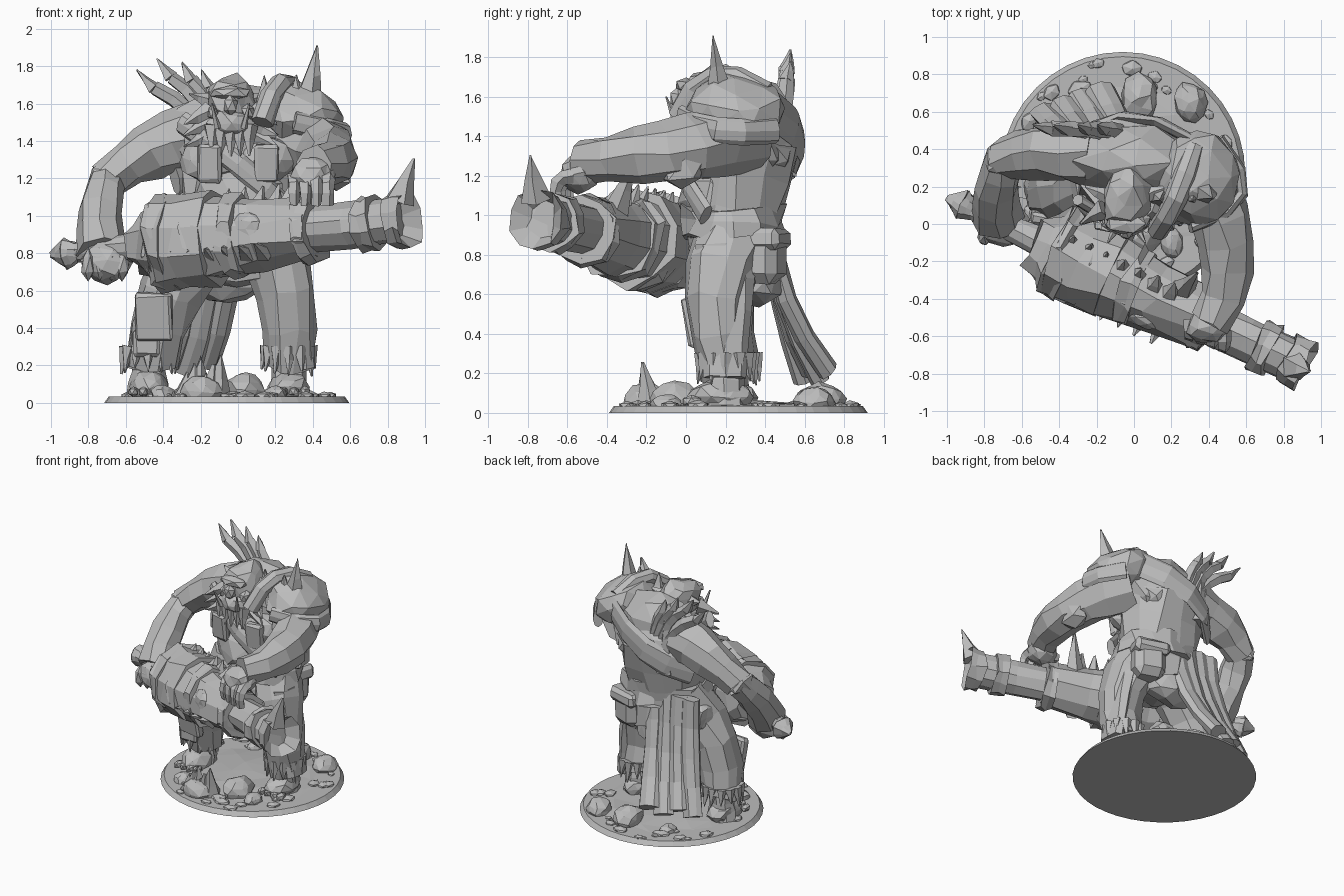
import bpy, bmesh, math, random
from mathutils import Vector, Euler

cube = bpy.data.objects.get("Cube")
if cube:
    bpy.data.objects.remove(cube, do_unlink=True)

rng = random.Random(7)
shade = .5
stone = bpy.data.materials.new("plain grey")
stone.use_nodes = True
stone.diffuse_color = (shade, shade, shade, 1)
stone.node_tree.nodes["Principled BSDF"].inputs["Base Color"].default_value = (shade, shade, shade, 1)


def finish(name, bm, jitter):
    """Roughen the facets slightly, keep them above the floor and make the object."""
    for vert in bm.verts:
        vert.co += Vector([rng.uniform(-jitter, jitter) for axis in range(3)])
        vert.co.z = max(vert.co.z, 0)
    bmesh.ops.recalc_face_normals(bm, faces=bm.faces[:])
    mesh = bpy.data.meshes.new(name)
    bm.to_mesh(mesh)
    bm.free()
    mesh.materials.append(stone)
    part = bpy.data.objects.new(name, mesh)
    bpy.context.collection.objects.link(part)


def place(bm, centre, size, turn):
    matrix = Euler(turn).to_matrix()
    for vert in bm.verts:
        vert.co = matrix @ (vert.co * Vector(size)) + Vector(centre)


def blob(name, centre, size, turn=(0, 0, 0), detail=2):
    """Faceted lump."""
    bm = bmesh.new()
    bmesh.ops.create_icosphere(bm, subdivisions=detail, radius=1)
    place(bm, centre, size, turn)
    finish(name, bm, min(size) * .12)


def block(name, centre, size, turn=(0, 0, 0)):
    """Chamfered box."""
    bm = bmesh.new()
    bmesh.ops.create_cube(bm, size=1)
    place(bm, centre, size, turn)
    bmesh.ops.bevel(bm, geom=bm.edges[:], offset=min(size) * .25, segments=1, affect='EDGES')
    finish(name, bm, .006)


def limb(name, start, end, r_start, r_end, via=None, flat=1, sides=8, steps=4, hollow=False):
    """Tapered tube along a curve bent towards the via point."""
    start, end = Vector(start), Vector(end)
    via = Vector(via) if via else (start + end) / 2
    chord = end - start
    upright = abs(chord.z) >= max(abs(chord.x), abs(chord.y))
    guide = Vector((1, 0, 0)) if upright else Vector((0, 0, 1))
    bm = bmesh.new()
    rings = []
    for step in range(steps + 1):
        t = step / steps
        centre = start.lerp(via, t).lerp(via.lerp(end, t), t)
        along = (via - start).lerp(end - via, t).normalized()
        across = (guide - along * guide.dot(along)).normalized()
        depth = along.cross(across) * flat
        radius = r_start + (r_end - r_start) * t
        angles = [math.tau * side / sides for side in range(sides)]
        rings.append([bm.verts.new(centre + (across * math.cos(a) + depth * math.sin(a)) * radius)
                      for a in angles])
    for low, high in zip(rings, rings[1:]):
        for side in range(sides):
            after = (side + 1) % sides
            bm.faces.new((low[side], low[after], high[after], high[side]))
    bm.faces.new(rings[0])
    cap = bm.faces.new(rings[-1])
    if hollow:
        bmesh.ops.recalc_face_normals(bm, faces=bm.faces[:])
        bmesh.ops.inset_individual(bm, faces=[cap], thickness=r_end / 2, depth=-r_end / 2)
    finish(name, bm, max(r_start, r_end) * min(flat, 1) * .09)


def spike(name, start, end, radius, flat=1):
    limb(name, start, end, radius, .004, flat=flat, sides=5, steps=2)


# Round base with scattered stones and low mounds
middle = Vector((-.06, .265, 0))
bm = bmesh.new()
bmesh.ops.create_cone(bm, cap_ends=True, segments=40, radius1=.655, radius2=.63, depth=.035)
place(bm, middle + Vector((0, 0, .0175)), (1, 1, 1), (0, 0, 0))
finish("base", bm, 0)
blob("ground_mound", middle, (.6, .6, .06), detail=3)
for count in range(40):
    angle, reach, size = rng.uniform(0, math.tau), rng.uniform(.45, .61), rng.uniform(.02, .05)
    spot = middle + Vector((reach * math.cos(angle), reach * math.sin(angle), .035))
    blob("pebble", spot, (size, size * 1.3, size * .6), (0, 0, angle), 1)
for x, y, size in ((.03, .68, .13), (.3, .65, .11), (.04, -.05, .13), (-.3, .65, .07), (.2, -.1, .08), (-.4, -.1, .08)):
    blob("boulder", (x, y, size / 2), (size * .8, size, size * .7), (0, 0, x))
blob("jagged_rock_foot", (-.2, -.2, .06), (.12, .12, .09))
for count in range(6):
    x, height = -.29 + .035 * count, .16 + .045 * (count % 3)
    spike("jagged_rock", (x, -.17, 0), (x + .02, -.22, height), .09)

# Legs with ragged cuffs and bare feet
limb("right_leg", (-.15, .25, .9), (-.46, .24, .2), .22, .13, via=(-.45, .12, .6), sides=10)
limb("left_leg", (.15, .24, .9), (.27, .2, .2), .2, .13, via=(.3, .1, .6), sides=10)
for side, x, y in (("right", -.48, .23), ("left", .27, .2)):
    limb(side + "_ankle", (x, y, .3), (x, y, .03), .08, .11)
    blob(side + "_foot", (x, y - .03, .08), (.11, .17, .09))
    for toe in range(4):
        blob(side + "_toe", (x - .08 + .055 * toe, y - .17, .06), (.03, .05, .03), detail=1)
    for tatter in range(12):
        angle = math.tau * tatter / 12
        out = Vector((math.cos(angle), math.sin(angle), 0)) * .12
        hem = Vector((x, y, .3)) + out
        spike(side + "_cuff_tatter", hem, hem + out * .2 - Vector((0, 0, rng.uniform(.1, .16))), .04)
block("right_knee_patch", (-.45, .04, .46), (.2, .06, .26), (.2, 0, -.2))
block("right_shin_patch", (-.49, .1, .32), (.14, .06, .14))
limb("left_hip_drape", (.28, .2, .85), (.37, .2, .18), .07, .05, flat=2.2)

# Torso, belt and pouches
limb("waist", (0, .26, .68), (0, .32, 1.4), .27, .33, via=(0, .22, 1), flat=.82, sides=12)
blob("chest", (0, .33, 1.42), (.36, .22, .27))
blob("upper_back", (-.02, .42, 1.36), (.32, .15, .2))
blob("hips", (-.02, .25, .82), (.3, .24, .2))
blob("seat", (-.05, .36, .68), (.22, .13, .14))
blob("belly", (0, .14, 1.08), (.26, .17, .2))
limb("belt", (0, .24, .89), (0, .24, 1.04), .34, .33, flat=.8, sides=14, steps=2)
block("back_pouch", (.2, .39, .79), (.24, .2, .27), (0, 0, -.3))
block("pouch_flap", (.2, .41, .88), (.26, .19, .1), (0, 0, -.3))
blob("side_pouch", (-.33, .3, .82), (.09, .11, .12))
for side, x in (("right", -.15), ("left", .15)):
    blob(side + "_chest_muscle", (x, .1, 1.3), (.16, .1, .13))
    block(side + "_chest_plate", (x, .0, 1.28), (.13, .06, .2), (.1, 0, x))
limb("chest_strap", (-.3, .13, 1.5), (.3, .1, 1), .06, .06, via=(0, -.13, 1.3), flat=.5)
limb("back_strap", (-.34, .4, 1.2), (.36, .42, 1.55), .1, .1, via=(-.1, .74, 1.35), flat=.3)

# Long loincloth hanging behind in overlapping strips
for strip in range(4):
    x, y = -.34 + .1 * strip, .6 + .04 * strip
    low = .17 + .04 * (strip % 2)
    limb("back_cloth", (x, .42, 1), (x - .14, y, low), .07, .08, via=(x, .45, .55), flat=.7)

# Head with heavy brow, nose, jaw, tusks and beard
face = Vector((-.04, 0, 1.55))
blob("head", face + Vector((0, .14, .06)), (.14, .18, .14), (.3, 0, 0))
blob("brow", face + Vector((0, 0, .11)), (.12, .06, .04), detail=1)
blob("nose", face + Vector((0, -.04, .04)), (.04, .05, .06), detail=1)
blob("jaw", face + Vector((0, .03, -.06)), (.13, .1, .08))
for side, sign in (("right", -1), ("left", 1)):
    blob(side + "_cheek", face + Vector((.09 * sign, .03, 0)), (.04, .06, .05), detail=1)
    spike(side + "_ear", face + Vector((.1 * sign, .15, .06)), face + Vector((.22 * sign, .2, .1)), .05)
    spike(side + "_tusk", face + Vector((.07 * sign, -.05, -.08)), face + Vector((.1 * sign, -.1, .05)), .02)
    for tuft in range(3):
        root = face + Vector((.12 * sign, .08, -.06 * tuft))
        spike(side + "_mane_tuft", root, root + Vector((.13 * sign, -.08, -.06)), .06)
for lock in range(-2, 3):
    root = face + Vector((.05 * lock, 0, -.07))
    spike("beard_lock", root, root + Vector((0, -.03, -.16)), .05)

# Right arm, gripping the rear of the gun
limb("right_upper_arm", (-.22, .38, 1.43), (-.7, .35, 1.18), .18, .11, via=(-.5, .4, 1.38))
limb("right_forearm", (-.7, .35, 1.2), (-.72, .03, .8), .1, .14, via=(-.76, .2, 1.05))
blob("right_elbow", (-.7, .34, 1.2), (.11, .11, .1), detail=1)
blob("right_hand", (-.7, 0, .76), (.14, .12, .12))
for finger in range(4):
    blob("right_finger", (-.8 + .06 * finger, -.07, .74), (.04, .05, .09), detail=1)

# Left arm reaching forward over the barrel
limb("left_arm", (.28, .32, 1.42), (.41, -.54, 1.27), .19, .11, via=(.65, -.1, 1.3), steps=6)
blob("left_elbow", (.53, -.02, 1.23), (.09, .12, .1), detail=1)
blob("left_hand", (.4, -.54, 1.21), (.12, .1, .1))
for finger in range(4):
    x, y = .3 + .06 * finger, -.51 - .02 * finger
    limb("left_finger", (x, y, 1.2), (x, y - .08, 1.06), .04, .03, via=(x, y - .12, 1.2), sides=5)

# Layered shoulder guard with horn, rim and crest
blob("shoulder_guard", (.34, .25, 1.53), (.24, .26, .17), (0, .4, 0))
limb("guard_rim", (.3, -.02, 1.5), (.45, .45, 1.43), .06, .07, via=(.78, .1, 1.4), flat=.5)
spike("shoulder_horn", (.37, .17, 1.6), (.42, .14, 1.91), .08)
limb("guard_crest", (.13, -.03, 1.5), (.32, .4, 1.62), .06, .06, via=(.22, .1, 1.85))
for x in (.14, .23, .31):
    spike("crest_fang", (x, .15, 1.56), (x, .13, 1.75), .07)

# Broad feathers rising behind the right shoulder
for x, z in ((-.45, 1.68), (-.36, 1.74), (-.25, 1.72), (-.16, 1.68)):
    middle_height = z - .1
    limb("feather", (x / 3, .48, 1.36), (x, .51, z), .05, .04, via=(x / 2, .5, middle_height), sides=5)
    spike("feather_tip", (x, .51, z), (x * 1.2, .53, z + .1), .04)
spike("quiver_bundle", (-.16, .48, 1.2), (-.2, .52, 1.7), .09)


# Hand cannon: drums strung along one slanted axis
def gun(x):
    return Vector((x, -.33 - .47 * x, .89 + .1 * x))


def drum(name, x_start, x_end, r_start, r_end, hollow=False):
    limb(name, gun(x_start), gun(x_end), r_start, r_end, sides=10, steps=2, hollow=hollow)


drum("knob_tip", -.92, -1, .085, .01)
drum("knob", -.92, -.85, .085, .05)
drum("grip", -.87, -.5, .05, .08)
drum("breech_end", -.53, -.4, .14, .25)
drum("breech", -.41, -.12, .25, .25)
drum("barrel", -.15, .4, .23, .16)
drum("neck", .35, .85, .12, .12)
drum("muzzle", .82, .92, .14, .16, hollow=True)
for x in (-.37, -.18, 0, .38, .7):
    radius = .22 - .1 * x
    drum("barrel_band", x - .04, x + .04, radius, radius)

# Horn, lever, thorns and mask on the gun
spike("muzzle_horn", (.86, -.76, 1.08), (.94, -.79, 1.3), .08)
spike("lever", (.25, -.36, 1), (.34, -.26, 1.28), .08)
for count in range(7):
    root = gun(-.35 + .09 * count)
    spike("barrel_thorn", root + Vector((0, .04, .12)), root + Vector((.03, .1, .26)), .07)
    spike("barrel_tooth", root + Vector((-.05, -.1, -.1)), root + Vector((-.1, -.22, -.06)), .06)
blob("barrel_mask", (.06, -.5, .93), (.1, .06, .09), (0, 0, -.4))
